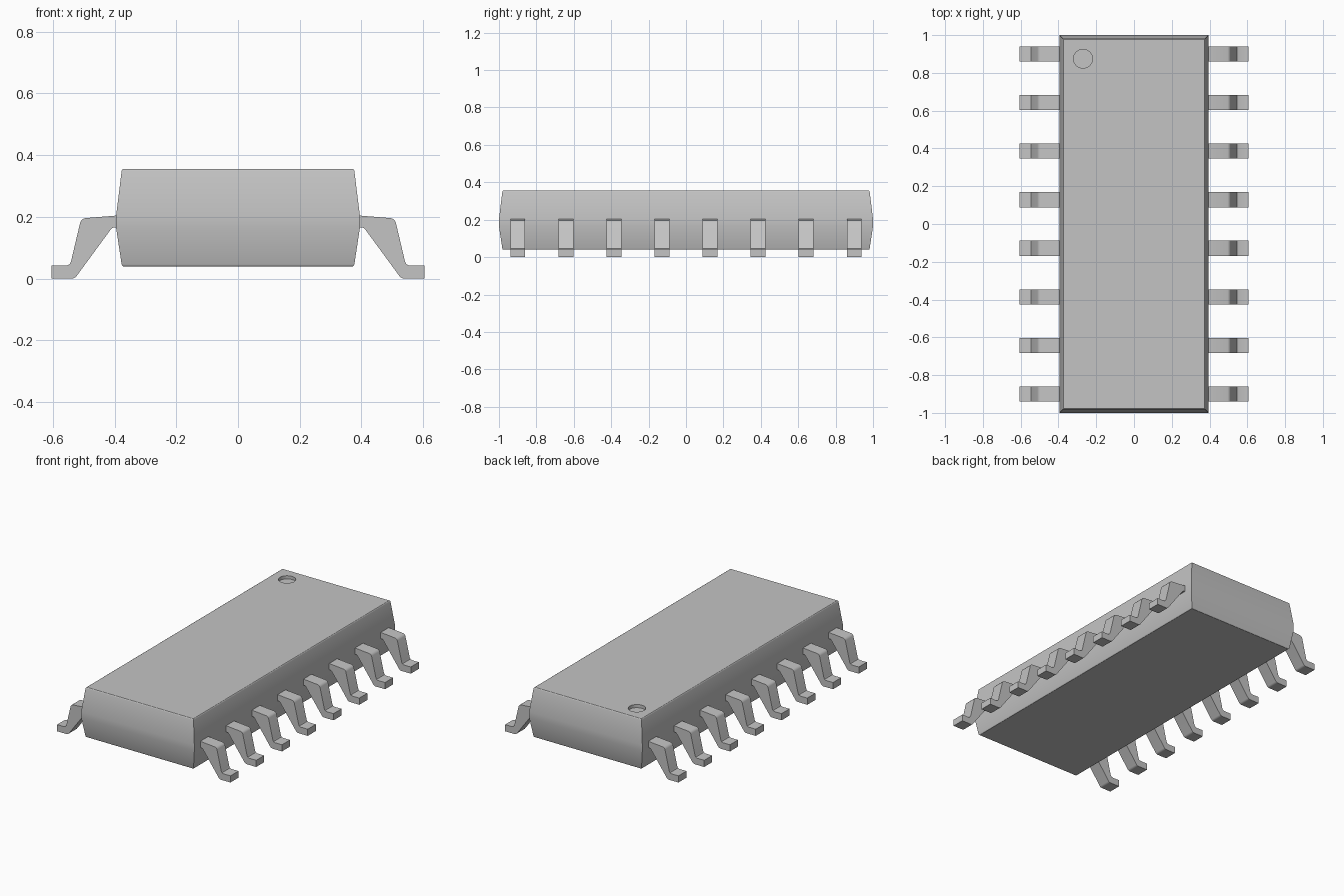
import bpy, bmesh, math

cube = bpy.data.objects.get("Cube")
if cube:
    bpy.data.objects.remove(cube, do_unlink=True)

grey = bpy.data.materials.new("plain_grey")
grey.use_nodes = True
grey.diffuse_color = (0.55, 0.55, 0.55, 1)
grey.node_tree.nodes["Principled BSDF"].inputs["Base Color"].default_value = (0.55, 0.55, 0.55, 1)


def mesh_from(bm, name):
    bmesh.ops.recalc_face_normals(bm, faces=bm.faces)
    mesh = bpy.data.meshes.new(name)
    bm.to_mesh(mesh)
    bm.free()
    mesh.materials.append(grey)
    return mesh


def place(mesh, name, location=(0, 0, 0), turn=0):
    obj = bpy.data.objects.new(name, mesh)
    obj.location = location
    obj.rotation_euler.z = turn
    bpy.context.collection.objects.link(obj)
    return obj


def activate(obj):
    bpy.ops.object.select_all(action='DESELECT')
    obj.select_set(True)
    bpy.context.view_layer.objects.active = obj


# Body: stacked rectangles, widest at the parting line, softened at top and bottom
HALF_X, HALF_Y = 0.395, 1.0
LEVELS = [(0.04, 0.023), (0.042, 0.02), (0.046, 0.018), (0.165, 0),
          (0.203, 0), (0.349, 0.018), (0.353, 0.02), (0.355, 0.023)]
bm = bmesh.new()
rings = []
for z, inset in LEVELS:
    x, y = HALF_X - inset, HALF_Y - inset
    rings.append([bm.verts.new(p) for p in ((-x, -y, z), (x, -y, z), (x, y, z), (-x, y, z))])
for low, high in zip(rings, rings[1:]):
    for i in range(4):
        j = (i + 1) % 4
        bm.faces.new((low[i], low[j], high[j], high[i]))
bm.faces.new(rings[0])
bm.faces.new(rings[-1])
body = place(mesh_from(bm, "body"), "body")

# Round marker dimple sunk into the top
bm = bmesh.new()
bmesh.ops.create_cone(bm, cap_ends=True, segments=32, radius1=0.05, radius2=0.05, depth=0.1)
cutter = place(mesh_from(bm, "dimple_cutter"), "dimple_cutter", (-0.27, 0.875, 0.385))
cutter.hide_render = True
cut = body.modifiers.new("dimple", 'BOOLEAN')
cut.operation = 'DIFFERENCE'
cut.solver = 'EXACT'
cut.object = cutter
activate(body)
bpy.ops.object.modifier_apply(modifier=cut.name)
bpy.data.objects.remove(cutter, do_unlink=True)
bpy.ops.object.shade_smooth_by_angle(angle=math.radians(30))

# Lead: one bent profile extruded across its width
PROFILE = [(0.385, 0.205), (0.495, 0.196), (0.505, 0.192), (0.511, 0.183),
           (0.541, 0.056), (0.546, 0.046), (0.556, 0.042), (0.605, 0.042),
           (0.605, 0), (0.538, 0), (0.53, 0.002), (0.524, 0.007),
           (0.411, 0.161), (0.405, 0.165), (0.385, 0.165)]
WIDTH = 0.08
bm = bmesh.new()
side = bm.faces.new([bm.verts.new((x, -WIDTH / 2, z)) for x, z in PROFILE])
grown = bmesh.ops.extrude_face_region(bm, geom=[side])["geom"]
moved = [v for v in grown if isinstance(v, bmesh.types.BMVert)]
bmesh.ops.translate(bm, vec=(0, WIDTH, 0), verts=moved)
lead_mesh = mesh_from(bm, "lead")

# Eight leads along each long side
COUNT, PITCH = 8, 0.257
for name, turn in (("left", 0), ("right", math.pi)):
    for i in range(COUNT):
        y = (i - (COUNT - 1) / 2) * PITCH
        lead = place(lead_mesh, f"{name}_lead_{i + 1}", (0, y, 0), turn)
activate(lead)
bpy.ops.object.shade_smooth_by_angle(angle=math.radians(35))
